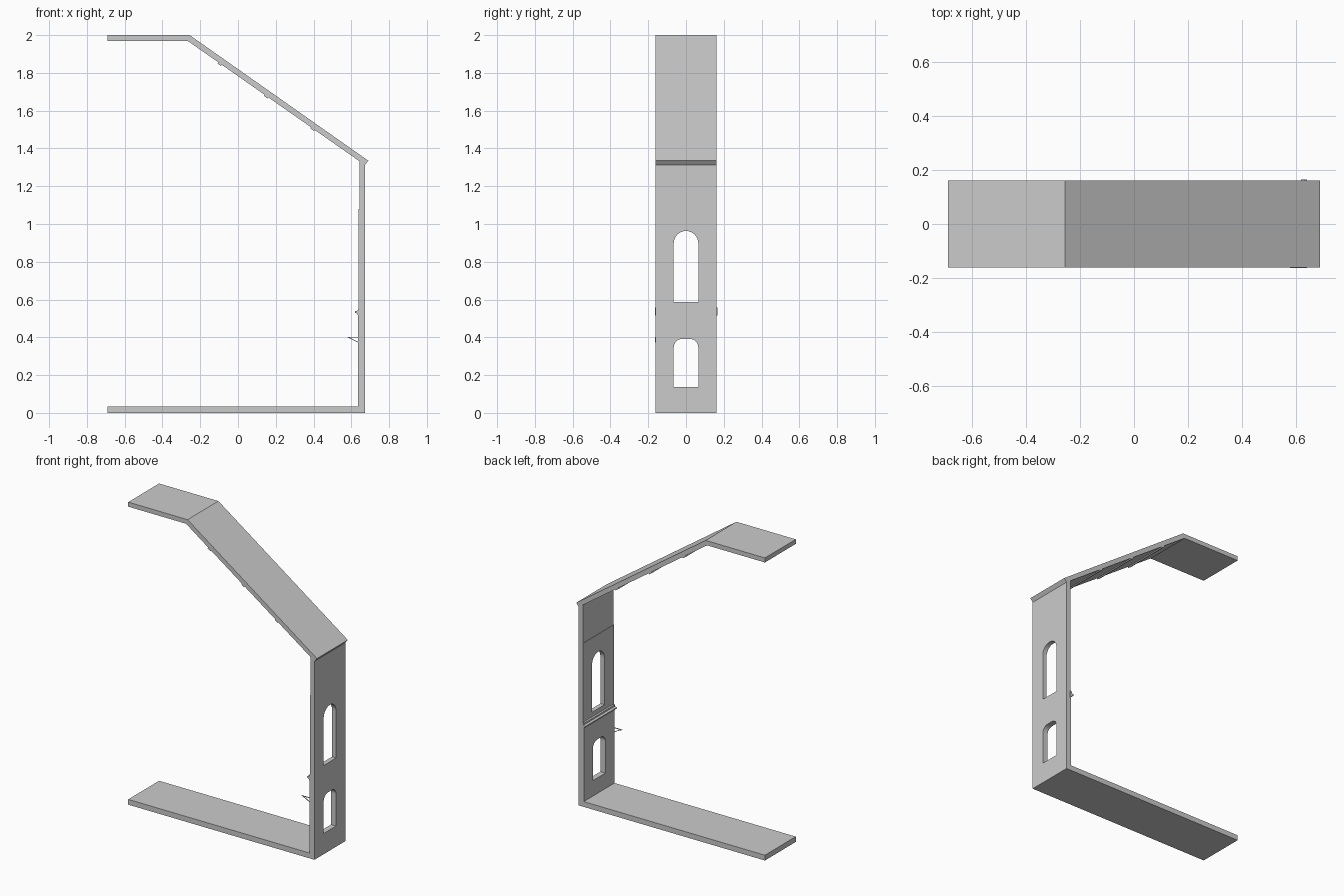
import bpy, bmesh, math

if "Cube" in bpy.data.objects:
    bpy.data.objects.remove(bpy.data.objects["Cube"])

HALF = 0.161  # half depth of the section


def prism(name, pts, a, b, axis='y'):
    """Extrude a closed profile: (x, z) along y, or (y, z) along x."""
    bm = bmesh.new()
    place = (lambda p, t: (p[0], t, p[1])) if axis == 'y' else (lambda p, t: (t, p[0], p[1]))
    lo = [bm.verts.new(place(p, a)) for p in pts]
    hi = [bm.verts.new(place(p, b)) for p in pts]
    bm.faces.new(lo)
    bm.faces.new(hi[::-1])
    n = len(pts)
    for i in range(n):
        bm.faces.new((lo[i], hi[i], hi[(i + 1) % n], lo[(i + 1) % n]))
    bmesh.ops.recalc_face_normals(bm, faces=bm.faces)
    mesh = bpy.data.meshes.new(name)
    bm.to_mesh(mesh)
    bm.free()
    ob = bpy.data.objects.new(name, mesh)
    bpy.context.collection.objects.link(ob)
    return ob


def box(name, x0, x1, y0, y1, z0, z1):
    return prism(name, [(x0, z0), (x1, z0), (x1, z1), (x0, z1)], y0, y1)


def window_outline(w, z0, z1, r, steps=8):
    """Opening with rounded upper corners; r == w gives a full arch."""
    pts = [(-w, z0), (w, z0)]
    for i in range(steps + 1):
        t = math.pi / 2 * i / steps
        pts.append((w - r + r * math.cos(t), z1 - r + r * math.sin(t)))
    for i in range(1 if r == w else 0, steps + 1):
        t = math.pi / 2 * (1 + i / steps)
        pts.append((-w + r + r * math.cos(t), z1 - r + r * math.sin(t)))
    return pts


# Floor and flat upper ceiling
box('floor', -0.69, 0.635, -HALF, HALF, 0, 0.035)
prism('ceiling', [(-0.69, 1.97), (-0.267, 1.97), (-0.256, 2.0), (-0.69, 2.0)], -HALF, HALF)

# Sloping roof
prism('roof_slope', [(-0.256, 2.0), (0.69, 1.335), (0.672, 1.312), (-0.267, 1.97)], -HALF, HALF)

# End wall, thicker below the ledge
wall = prism('end_wall', [(0.635, 0), (0.672, 0), (0.672, 1.312), (0.642, 1.333),
                          (0.642, 0.55), (0.635, 0.55)], -HALF, HALF)

# Window openings
for name, outline in (('lower_window_cutter', window_outline(0.065, 0.137, 0.392, 0.045)),
                      ('upper_window_cutter', window_outline(0.065, 0.587, 0.963, 0.065))):
    cutter = prism(name, outline, 0.5, 0.8, 'x')
    cutter.hide_render = True
    cutter.hide_viewport = True
    cutter.display_type = 'WIRE'
    mod = wall.modifiers.new(name, 'BOOLEAN')
    mod.operation = 'DIFFERENCE'
    mod.solver = 'EXACT'
    mod.object = cutter

# Raised band and side strips framing the upper window inside
box('wall_band', 0.639, 0.643, -HALF, HALF, 0.995, 1.08)
for side, y in (('front', -0.154), ('back', 0.154)):
    box('wall_strip_' + side, 0.639, 0.643, y - 0.007, y + 0.007, 0.55, 0.995)

# Moulded ledge between the storeys
prism('ledge', [(0.643, 0.557), (0.634, 0.552), (0.634, 0.542), (0.62, 0.538),
                (0.62, 0.53), (0.629, 0.527), (0.636, 0.515), (0.643, 0.515)], -0.163, 0.166)

# Small battens under the sloping roof
dx, dz = 0.818, -0.575
for i, (x, z) in enumerate(((-0.095, 1.850), (0.151, 1.678), (0.397, 1.506))):
    u, v = 0.012, 0.008
    prism(f'roof_batten_{i + 1}',
          [(x - u * dx, z - u * dz), (x + u * dx, z + u * dz),
           (x + u * dx - v * 0.575, z + u * dz - v * 0.818),
           (x - u * dx - v * 0.575, z - u * dz - v * 0.818)], -HALF, HALF)

# Thin triangular bracket on the front edge of the wall
prism('bracket_arm', [(0.58, 0.398), (0.637, 0.398), (0.637, 0.402), (0.58, 0.402)], -0.163, -0.159)
prism('bracket_brace', [(0.585, 0.398), (0.637, 0.372), (0.637, 0.376), (0.592, 0.398)], -0.163, -0.159)
